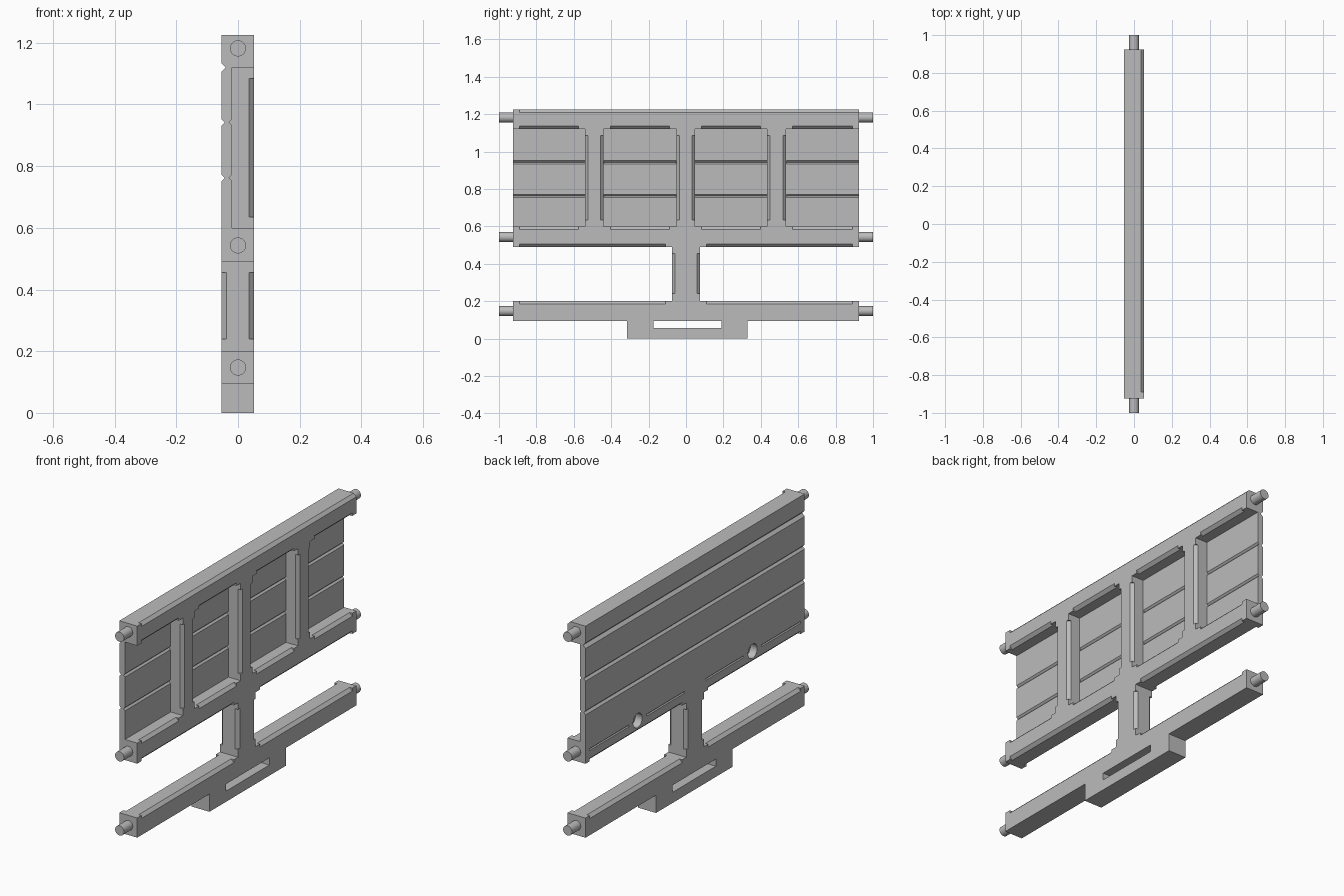
import bpy, bmesh, math
from mathutils import Vector

if "Cube" in bpy.data.objects:
    bpy.data.objects.remove(bpy.data.objects["Cube"])

grey = bpy.data.materials.new("plain grey")
grey.use_nodes = True
grey.diffuse_color = (0.5, 0.5, 0.5, 1)
grey.node_tree.nodes["Principled BSDF"].inputs["Base Color"].default_value = (0.5, 0.5, 0.5, 1)

BACK, FRONT = -0.054, 0.052      # the two broad faces, along x
PANEL = -0.02                    # inner face of the plank panel
END = 0.925
SILL, HEAD = 0.6, 1.12           # window bottom and top
R = 0.016                        # chamfer leg


def prism(bm, points, offset):
    """Extrude a flat polygon by an offset into a closed solid."""
    face = bm.faces.new([bm.verts.new(p) for p in points])
    out = bmesh.ops.extrude_face_region(bm, geom=[face])
    verts = [g for g in out["geom"] if isinstance(g, bmesh.types.BMVert)]
    bmesh.ops.translate(bm, verts=verts, vec=offset)


def box(bm, x0, x1, y0, y1, z0, z1):
    prism(bm, [(x0, y0, z0), (x1, y0, z0), (x1, y1, z0), (x0, y1, z0)], (0, 0, z1 - z0))


def diamond_y(bm, x, z, y0, y1, r):
    """Diamond bar along y: chamfers an edge or cuts a V groove."""
    prism(bm, [(x - r, y0, z), (x, y0, z - r), (x + r, y0, z), (x, y0, z + r)], (0, y1 - y0, 0))


def diamond_z(bm, x, y, z0, z1, r):
    prism(bm, [(x - r, y, z0), (x, y - r, z0), (x + r, y, z0), (x, y + r, z0)], (0, 0, z1 - z0))


def finish(name, bm):
    bmesh.ops.recalc_face_normals(bm, faces=bm.faces)
    mesh = bpy.data.meshes.new(name)
    bm.to_mesh(mesh)
    bm.free()
    mesh.materials.append(grey)
    obj = bpy.data.objects.new(name, mesh)
    bpy.context.collection.objects.link(obj)
    return obj


def cut(target, name, bm):
    cutter = finish(name, bm)
    cutter.hide_render = True
    mod = target.modifiers.new(name, "BOOLEAN")
    mod.operation = "DIFFERENCE"
    mod.solver = "EXACT"
    mod.object = cutter
    bpy.context.view_layer.objects.active = target
    bpy.ops.object.modifier_apply(modifier=name)
    bpy.data.objects.remove(cutter)


# Whole side outline: bracket, lower beam, neck, upper panel
bm = bmesh.new()
outline = [(0.33, 0), (0.33, 0.095), (END, 0.095), (END, 0.2), (0.075, 0.2),
           (0.075, 0.49), (END, 0.49), (END, 1.225)]
mirrored = [(-y, z) for y, z in reversed(outline)]
mirrored[-2:] = [(-0.315, 0.095), (-0.315, 0)]
prism(bm, [(BACK, y, z) for y, z in outline + mirrored], (FRONT - BACK, 0, 0))
body = finish("side_frame", bm)

# Window recesses between the posts, open at both ends
posts = [(-0.54, -0.44), (-0.052, 0.047), (0.434, 0.535)]
edges = [-1.1] + [y for post in posts for y in post] + [1.1]
windows = list(zip(edges[::2], edges[1::2]))
bm = bmesh.new()
for y0, y1 in windows:
    box(bm, PANEL, 0.2, y0, y1, SILL, HEAD)
box(bm, -0.2, 0.2, -0.175, 0.19, 0.057, 0.095)      # bracket slot
cut(body, "openings", bm)

# Grooves between planks on both faces of the panel
bm = bmesh.new()
diamond_y(bm, BACK, HEAD, -1.1, 1.1, 0.015)
for z in (0.942, 0.762):
    diamond_y(bm, BACK, z, -1.1, 1.1, 0.011)
    for y0, y1 in windows:
        diamond_y(bm, PANEL, z, y0 + 0.001, y1 - 0.001, 0.009)
cut(body, "plank_grooves", bm)

# Stopped chamfers along the windows, posts and beams
bm = bmesh.new()
for y0, y1 in windows:
    a = max(y0, -END) + 0.035
    b = min(y1, END) - 0.035
    diamond_y(bm, FRONT, SILL, a, b, R)
    diamond_y(bm, FRONT, HEAD, a, b, R)
for post in posts:
    for y in post:
        diamond_z(bm, FRONT, y, 0.635, 1.085, R)
for x in (BACK, FRONT):
    for s in (-1, 1):
        diamond_z(bm, x, s * 0.075, 0.24, 0.455, R)
        a, b = sorted((s * 0.11, s * 0.89))
        for z in (0.2, 0.49):
            diamond_y(bm, x, z, a, b, R)
diamond_y(bm, FRONT, 1.225, -0.89, 1.1, R)
cut(body, "chamfers", bm)

# Blind round holes and thin dashed slits on the plank side
bm = bmesh.new()
for s in (-1, 1):
    ring = [(BACK - 0.02, s * 0.485 + 0.038 * math.cos(t), 0.553 + 0.038 * math.sin(t))
            for t in (math.tau * i / 32 for i in range(32))]
    prism(bm, ring, (0.06, 0, 0))
    for near, far in ((0.09, 0.41), (0.56, 0.89)):
        a, b = sorted((s * near, s * far))
        diamond_y(bm, BACK, 0.553, a, b, 0.005)
cut(body, "holes_and_slits", bm)

# Round pins at both ends of each beam
for level, z in (("lower", 0.147), ("middle", 0.543), ("upper", 1.182)):
    for side, s in (("front", -1), ("rear", 1)):
        bpy.ops.mesh.primitive_cylinder_add(vertices=32, radius=0.026, depth=0.08,
                                            location=(0, s * 0.96, z),
                                            rotation=(math.pi / 2, 0, 0))
        pin = bpy.context.object
        pin.name = f"{level}_{side}_pin"
        pin.data.materials.append(grey)
        bpy.ops.object.shade_smooth_by_angle(angle=math.radians(35))
